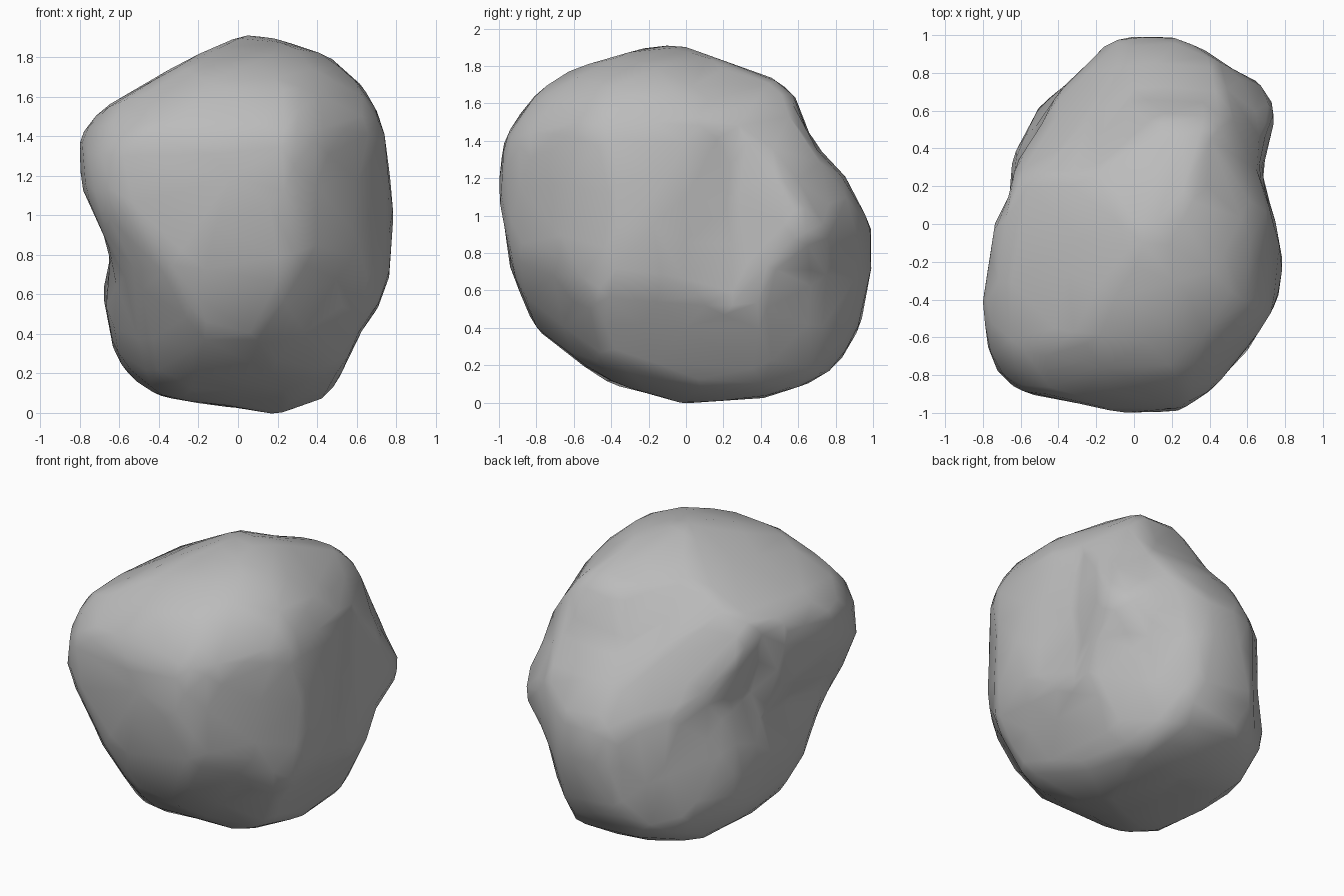
import bpy
import bmesh
import math
import random
from mathutils import Vector, noise

default_cube = bpy.data.objects.get("Cube")
if default_cube:
    bpy.data.objects.remove(default_cube, do_unlink=True)

CENTRE = Vector((0, 0, .955))


def from_centre(points):
    """Turn heights above the ground into heights above the centre."""
    return [(across, height - CENTRE.z) for across, height in points]


# Outlines of the boulder, clockwise from the top of each
FRONT = from_centre([
    (.02, 1.91), (.15, 1.9), (.46, 1.8), (.61, 1.67), (.7, 1.53), (.74, 1.4),
    (.79, .92), (.76, .7), (.71, .54), (.62, .42), (.53, .22), (.44, .08), (.23, 0),
    (-.2, .06), (-.42, .1), (-.57, .22), (-.63, .34), (-.68, .6), (-.66, .85),
    (-.8, 1.15), (-.8, 1.39), (-.68, 1.54), (-.24, 1.79)])
SIDE = from_centre([
    (-.02, 1.91), (.45, 1.74), (.57, 1.66), (.64, 1.46), (.71, 1.35), (.85, 1.2),
    (.99, .93), (.99, .73), (.92, .4), (.82, .22), (.68, .12), (.45, .04), (0, 0),
    (-.2, .05), (-.41, .12), (-.54, .2), (-.8, .4), (-.93, .7), (-1, 1.15),
    (-.97, 1.4), (-.86, 1.57), (-.77, 1.68), (-.62, 1.77), (-.2, 1.91)])
PLAN = [(.2, 1), (.39, .91), (.5, .83), (.65, .78), (.76, .6), (.67, .26),
        (.79, -.18), (.76, -.4), (.6, -.66), (.39, -.89), (.25, -.98), (0, -1),
        (-.27, -.95), (-.58, -.89), (-.73, -.8), (-.78, -.6), (-.8, -.4),
        (-.73, .02), (-.65, .15), (-.64, .35), (-.5, .62), (-.25, .83),
        (-.15, .95), (0, 1)]
FRONT_CORNER = [
    (0, .86), (.31, .82), (.47, .82), (.7, .74), (.78, .57), (.91, .2), (.99, .07),
    (.99, -.02), (.88, -.2), (.79, -.42), (.63, -.7), (.4, -.88), (.06, -.96),
    (-.3, -.91), (-.56, -.8), (-.69, -.64), (-.83, -.43), (-1.07, .09),
    (-.99, .34), (-.91, .49), (-.78, .58), (-.31, .77)]
BACK_CORNER = [
    (.05, 1.01), (.36, .96), (.59, .86), (.85, .67), (.99, .55), (1.07, .29),
    (.99, .07), (.84, -.16), (.71, -.5), (.54, -.77), (.09, -1.02), (-.22, -1.02),
    (-.69, -.91), (-.8, -.62), (-.85, -.41), (-.99, -.14), (-.98, 0), (-.92, .25),
    (-.85, .41), (-.71, .55), (-.49, .78), (-.28, .96)]
LOW_CORNER = [
    (.02, .98), (.22, .88), (.42, .63), (.55, .53), (.73, .23), (.73, -.09),
    (.78, -.38), (.61, -.73), (.18, -.96), (-.03, -.97), (-.42, -.88), (-.69, -.64),
    (-.82, -.41), (-.87, -.25), (-.9, .09), (-.87, .4), (-.75, .65), (-.48, .8)]


def outline(points, heading, tilt):
    """An outline with the axes of the plane it lies in and the plane's normal."""
    heading, tilt = math.radians(heading), math.radians(tilt)
    level = Vector((math.cos(heading), math.sin(heading), 0))
    up = Vector((0, 0, math.cos(tilt))) - level * math.sin(tilt)
    right = Vector((-level.y, level.x, 0))
    return [Vector(p) for p in points], right, up, right.cross(up)


OUTLINES = [outline(FRONT, -90, 0), outline(SIDE, 0, 0), outline(PLAN, -90, 90),
            outline(FRONT_CORNER, -53, 25), outline(BACK_CORNER, 127, 25),
            outline(LOW_CORNER, 53, -30)]

# Hollows: position, reach, depth
HOLLOWS = [((.66, .48, 1.35), .25, .05),
           ((.68, .6, .65), .2, .04),
           ((-.6, .3, 1.05), .22, .09),
           ((-.66, -.2, .88), .25, .06),
           ((.5, -.7, .4), .35, .03)]


def reach_to_outline(points, ray):
    """Distance along a flat ray from the centre to the outline."""
    best = 0
    for i, point in enumerate(points):
        start = points[i - 1]
        edge = point - start
        cross = ray.cross(edge)
        if abs(cross) < 1e-9:
            continue
        along = start.cross(ray) / cross
        if -1e-6 <= along <= 1 + 1e-6:
            best = max(best, start.cross(edge) / cross)
    return best


def surface_radius(direction):
    """Blend the outlines, never going outside any of them."""
    total = weights = 0
    limit = math.inf
    for points, right, up, normal in OUTLINES:
        ray = Vector((direction.dot(right), direction.dot(up)))
        if ray.length < 1e-4:
            continue
        radius = reach_to_outline(points, ray.normalized())
        weight = 1 / (direction.dot(normal) ** 2 + .03)
        total += weight * radius
        weights += weight
        limit = min(limit, radius / ray.length)
    return min(total / weights * 1.06, limit)


def make_boulder():
    bm = bmesh.new()
    bmesh.ops.create_icosphere(bm, subdivisions=5, radius=1)
    random.seed(4)
    for vert in bm.verts:
        jitter = Vector([random.uniform(-.01, .01) for _ in range(3)])
        direction = (vert.co + jitter).normalized()
        vert.co = CENTRE + direction * surface_radius(direction)
        # Press in the hollows and add a slight roughness
        push = .006 + .01 * noise.noise(vert.co * 4)
        for place, reach, depth in HOLLOWS:
            gap = (vert.co - Vector(place)).length / reach
            push -= depth * math.exp(-gap * gap)
        vert.co += direction * push
    for _ in range(2):
        bmesh.ops.smooth_vert(bm, verts=bm.verts, factor=.4,
                              use_axis_x=True, use_axis_y=True, use_axis_z=True)

    # Rest on the ground
    lowest = min(v.co.z for v in bm.verts)
    bmesh.ops.translate(bm, verts=bm.verts, vec=(0, 0, -lowest))

    mesh = bpy.data.meshes.new("boulder")
    bm.to_mesh(mesh)
    bm.free()
    rock = bpy.data.objects.new("boulder", mesh)
    bpy.context.collection.objects.link(rock)
    return rock


boulder = make_boulder()

# Uneven, coarser facets
facets = boulder.modifiers.new("facets", "DECIMATE")
facets.ratio = .15

stone = bpy.data.materials.new("stone grey")
stone.use_nodes = True
grey = (.5, .5, .5, 1)
stone.diffuse_color = grey
stone.node_tree.nodes["Principled BSDF"].inputs["Base Color"].default_value = grey
boulder.data.materials.append(stone)

bpy.context.view_layer.objects.active = boulder
boulder.select_set(True)
bpy.ops.object.shade_smooth_by_angle(angle=math.radians(50))
